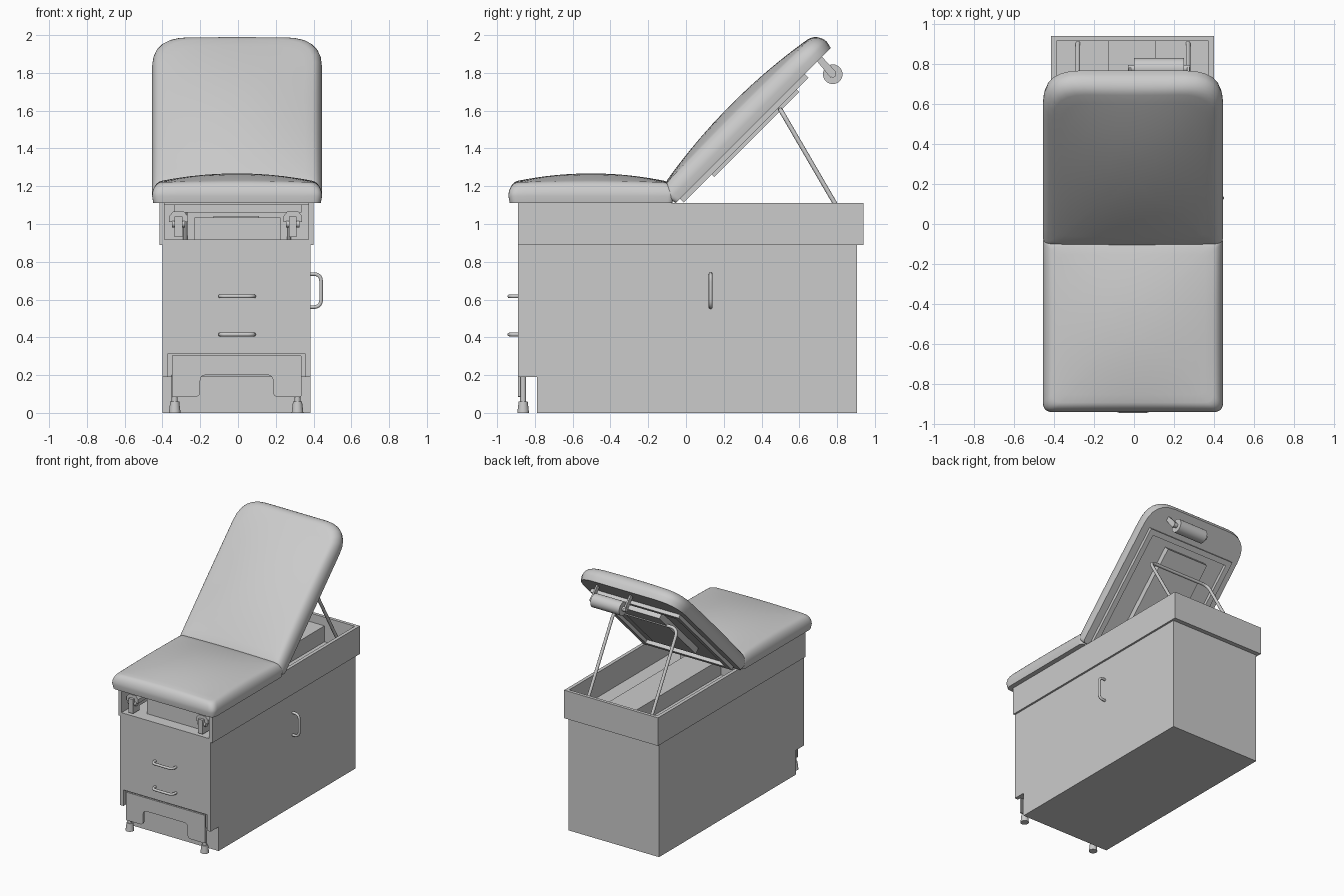
import bpy, bmesh, math
from mathutils import Vector, Matrix

cube = bpy.data.objects.get("Cube")
if cube:
    bpy.data.objects.remove(cube, do_unlink=True)

grey = bpy.data.materials.new("light grey")
grey.use_nodes = True
grey.diffuse_color = (0.6, 0.6, 0.6, 1)
grey.node_tree.nodes["Principled BSDF"].inputs["Base Color"].default_value = (0.6, 0.6, 0.6, 1)

# Frame of the tilted backrest: u runs up the back, v points out of its face
HINGE = Vector((0, -0.06, 1.105))
TILT = Matrix.Translation(HINGE) @ Matrix.Rotation(math.radians(45), 4, 'X')


def finish(name, bm, smooth=False, matrix=None):
    bmesh.ops.recalc_face_normals(bm, faces=bm.faces)
    mesh = bpy.data.meshes.new(name)
    bm.to_mesh(mesh)
    bm.free()
    mesh.materials.append(grey)
    ob = bpy.data.objects.new(name, mesh)
    bpy.context.collection.objects.link(ob)
    if matrix:
        ob.matrix_world = matrix
    if smooth:
        bpy.ops.object.select_all(action='DESELECT')
        ob.select_set(True)
        bpy.context.view_layer.objects.active = ob
        bpy.ops.object.shade_smooth_by_angle(angle=math.radians(40))
    return ob


def box(name, x, y, z, matrix=None):
    """Block given by its (low, high) range on each axis."""
    bm = bmesh.new()
    bmesh.ops.create_cube(bm, size=1)
    for v in bm.verts:
        v.co = [(lo + hi) / 2 + c * (hi - lo) for c, (lo, hi) in zip(v.co, (x, y, z))]
    return finish(name, bm, matrix=matrix)


def prism(name, outline, place, depth):
    """Extrude a closed 2D outline; place maps (a, b) to a 3D point."""
    bm = bmesh.new()
    face = bm.faces.new([bm.verts.new(place(a, b)) for a, b in outline])
    new = bmesh.ops.extrude_face_region(bm, geom=[face])["geom"]
    bmesh.ops.translate(bm, vec=depth, verts=[g for g in new if isinstance(g, bmesh.types.BMVert)])
    return finish(name, bm)


def cylinder(name, a, b, r1, r2=None, segments=24):
    a, b = Vector(a), Vector(b)
    bm = bmesh.new()
    turn = (b - a).to_track_quat('Z', 'Y').to_matrix().to_4x4()
    bmesh.ops.create_cone(bm, cap_ends=True, segments=segments, radius1=r1, radius2=r2 or r1,
                          depth=(b - a).length, matrix=Matrix.Translation((a + b) / 2) @ turn)
    return finish(name, bm, smooth=True)


def rounded(points, radius, closed=False, steps=6):
    """Replace the corners of a path with arcs."""
    pts = [Vector(p) for p in points]
    out = []
    for i, p in enumerate(pts):
        if not closed and i in (0, len(pts) - 1):
            out.append(p)
            continue
        r = radius[i] if isinstance(radius, (list, tuple)) else radius
        a = p + (pts[i - 1] - p).normalized() * r
        b = p + (pts[(i + 1) % len(pts)] - p).normalized() * r
        for k in range(steps + 1):
            t = k / steps
            out.append(a * (1 - t) ** 2 + p * (2 * t * (1 - t)) + b * t * t)
    return out


def tube(name, points, bend, radius, sides=10):
    """Round bar swept along a path with rounded bends."""
    path = rounded(points, bend)
    normal = (path[-1] - path[0]).cross(path[len(path) // 2] - path[0]).normalized()
    bm = bmesh.new()
    rings = []
    for i, p in enumerate(path):
        along = (path[min(i + 1, len(path) - 1)] - path[max(i - 1, 0)]).normalized()
        side = along.cross(normal)
        angles = [math.tau * k / sides for k in range(sides)]
        rings.append([bm.verts.new(p + radius * (normal * math.cos(t) + side * math.sin(t))) for t in angles])
    for r, s in zip(rings, rings[1:]):
        for k in range(sides):
            bm.faces.new((r[k], r[k - 1], s[k - 1], s[k]))
    bm.faces.new(rings[0])
    bm.faces.new(rings[-1])
    return finish(name, bm, smooth=True)


def cushion(name, x, y, near_r, far_r, rim, crown, matrix=None):
    """Padded slab: rounded outline, rolled rim and a domed top."""
    corners = [(x[0], y[0]), (x[1], y[0]), (x[1], y[1]), (x[0], y[1])]
    arcs = rounded(corners, (near_r, near_r, far_r, far_r), closed=True)
    outline = []
    for i, p in enumerate(arcs):
        q = arcs[(i + 1) % len(arcs)]
        n = max(1, round((q - p).length / 0.08))
        outline += [p.lerp(q, k / n) for k in range(n)]
    mid = Vector((sum(x) / 2, sum(y) / 2))
    half = Vector(((x[1] - x[0]) / 2, (y[1] - y[0]) / 2))
    bm = bmesh.new()
    # scale of each ring and its share of the rim height
    rings = [(0.985, 0)] + [(1 - 0.11 * (1 - math.cos(t)), 0.35 + 0.65 * math.sin(t))
                            for t in (math.pi / 2 * k / 6 for k in range(7))]
    rings += [(s, 1) for s in (0.8, 0.7, 0.55, 0.4, 0.25, 0.1)]
    loops = []
    for s, h in rings:
        loop = []
        for p in outline:
            d = (p - mid) * s
            dome = (1 - (d.x / half.x) ** 2) * (1 - (d.y / half.y) ** 2)
            z = h * rim + (crown * max(dome, 0) if h else 0)
            loop.append(bm.verts.new((mid.x + d.x, mid.y + d.y, z)))
        loops.append(loop)
    for a, b in zip(loops, loops[1:]):
        for k in range(len(a)):
            bm.faces.new((a[k - 1], a[k], b[k], b[k - 1]))
    bm.faces.new(loops[0])
    bm.faces.new(loops[-1])
    return finish(name, bm, smooth=True, matrix=matrix)


# Cabinet with toe recess, and an opening for the step
prism("cabinet", [(-0.79, 0), (0.905, 0), (0.905, 0.89), (-0.89, 0.89), (-0.89, 0.315),
                  (-0.86, 0.315), (-0.86, 0.19), (-0.79, 0.19)],
      lambda a, b: (-0.40, a, b), (0.785, 0, 0))
for side, x in (("right", (-0.40, -0.37)), ("left", (0.355, 0.385))):
    box(side + "_step_jamb", x, (-0.89, -0.85), (0.19, 0.315))

# Upper tray, open above and at the front
box("tray_floor", (-0.415, 0.40), (-0.89, 0.94), (0.89, 0.917))
box("tray_right_wall", (-0.415, -0.388), (-0.89, 0.94), (0.89, 1.11))
box("tray_left_wall", (0.373, 0.40), (-0.89, 0.94), (0.89, 1.11))
box("tray_back_wall", (-0.415, 0.40), (0.915, 0.94), (0.89, 1.11))
box("tray_front_rail", (-0.34, 0.335), (-0.84, -0.80), (1.06, 1.105))
box("seat_board", (-0.39, 0.375), (-0.88, -0.08), (1.10, 1.115))
box("tray_drawer", (-0.23, 0.225), (-0.80, -0.25), (0.917, 1.035))
box("tray_channel", (-0.13, 0.11), (-0.25, 0.915), (0.917, 1.042))

# Folded stirrup brackets
for side, x in (("right", -0.315), ("left", 0.29)):
    prism(side + "_stirrup_cap", [(-0.05, 1.01), (0.05, 1.01), (0.05, 1.04), (0.03, 1.065),
                                  (-0.03, 1.065), (-0.05, 1.04)],
          lambda a, b: (x + a, -0.86, b), (0, 0.09, 0))
    box(side + "_stirrup_stem", (x - 0.02, x + 0.02), (-0.88, -0.80), (0.93, 1.04))
    cylinder(side + "_stirrup_pivot", (x - 0.035, -0.85, 1.0), (x + 0.035, -0.85, 1.0), 0.018)
    box(side + "_stirrup_slide", (x - 0.015, x + 0.015), (-0.80, -0.30), (0.96, 0.99))

# Pull-out step with an arched cutout and two feet
arch = rounded([(-0.35, 0.085), (-0.20, 0.085), (-0.20, 0.20), (0.185, 0.20), (0.185, 0.085),
                (0.335, 0.085), (0.335, 0.305), (-0.35, 0.305)],
               (0.005, 0.03, 0.03, 0.03, 0.03, 0.005, 0.005, 0.005), closed=True)
prism("step_front", arch, lambda a, b: (a, -0.89, b), (0, 0.015, 0))
for side, x in (("right", -0.335), ("left", 0.315)):
    cylinder(side + "_step_leg", (x, -0.862, 0.05), (x, -0.862, 0.20), 0.016)
    cylinder(side + "_step_foot", (x, -0.862, 0), (x, -0.862, 0.06), 0.031, 0.024)

# Bar handles on the drawers and the side door
for name, z in (("upper", 0.617), ("lower", 0.415)):
    tube(name + "_drawer_handle", [(-0.095, -0.88, z), (-0.095, -0.935, z), (0.085, -0.935, z),
                                   (0.085, -0.88, z)], 0.035, 0.01)
tube("door_handle", [(0.375, 0.13, 0.735), (0.44, 0.13, 0.735), (0.44, 0.13, 0.56),
                     (0.375, 0.13, 0.56)], 0.04, 0.01)

# Upholstery
cushion("seat_cushion", (-0.455, 0.445), (-0.94, -0.065), 0.05, 0.03, 0.108, 0.05,
        Matrix.Translation((0, 0, 1.11)))
cushion("backrest_cushion", (-0.455, 0.445), (0, 1.178), 0.03, 0.19, 0.108, 0.054, TILT)

# Frame and panel behind the backrest
for side, x in (("right", (-0.39, -0.35)), ("left", (0.34, 0.38))):
    box(side + "_back_rail", x, (0.04, 0.975), (-0.027, 0.005), TILT)
for name, u in (("upper", (0.935, 0.975)), ("lower", (0.04, 0.08))):
    box(name + "_back_rail", (-0.39, 0.38), u, (-0.027, 0.005), TILT)
box("back_panel", (-0.19, 0.18), (0.25, 0.887), (-0.047, 0.005), TILT)

# Bent prop holding the backrest up
tube("backrest_prop", [(-0.28, 0.91, 0.90), (-0.28, 0.50, 1.605), (0.27, 0.50, 1.605),
                       (0.27, 0.91, 0.90)], 0.06, 0.012)

# Paper roll and its holder
cylinder("paper_roll", (0, 0.777, 1.793), (0.25, 0.777, 1.793), 0.052, segments=32)
cylinder("roll_spindle", (-0.03, 0.777, 1.793), (0.28, 0.777, 1.793), 0.018)
for side, x in (("right", -0.02), ("left", 0.27)):
    prism(side + "_roll_bracket", [(0.695, 1.86), (0.72, 1.885), (0.795, 1.805), (0.765, 1.775)],
          lambda a, b: (x - 0.006, a, b), (0.012, 0, 0))
